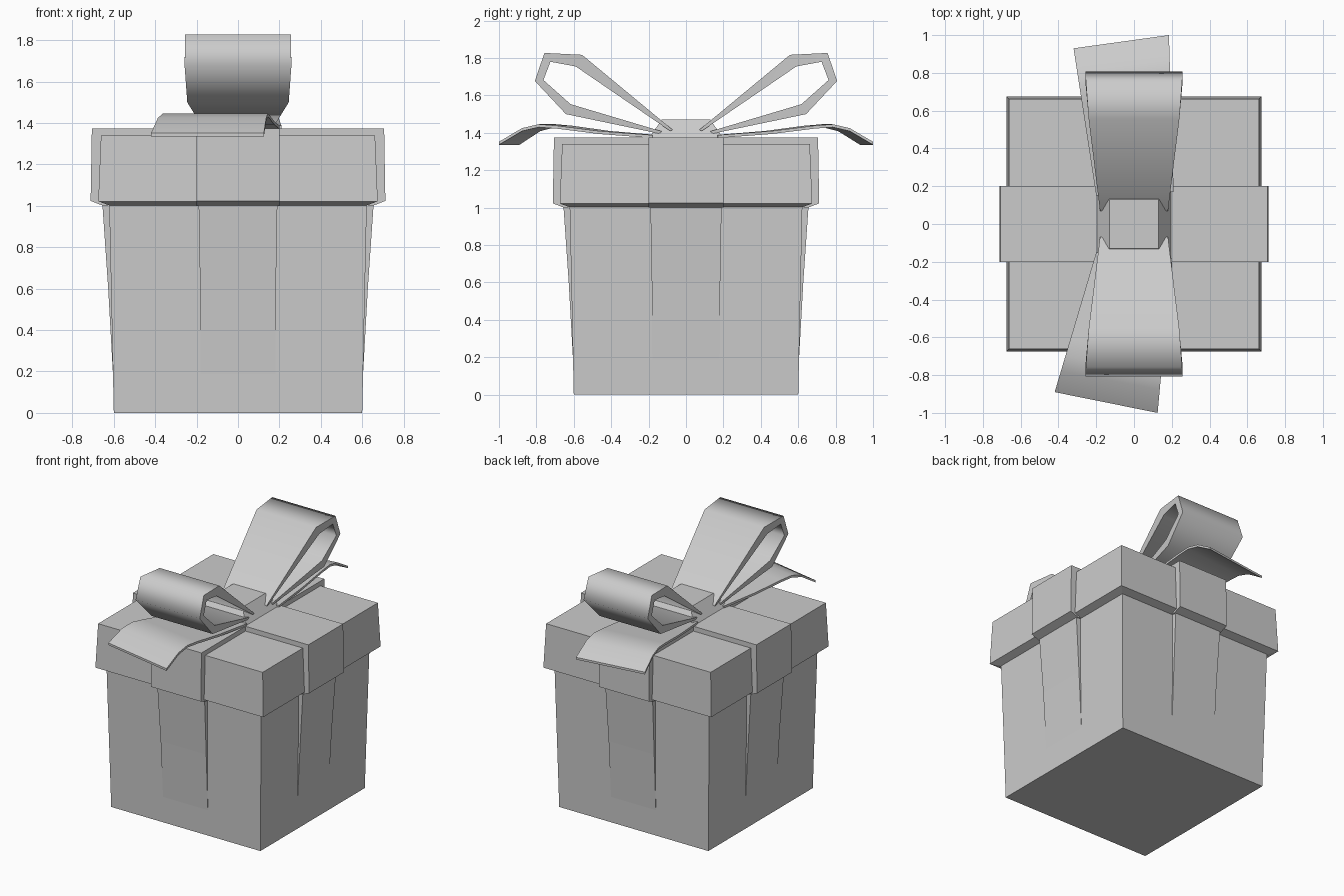
import bpy, bmesh, math
from mathutils import Matrix, Vector

if "Cube" in bpy.data.objects:
    bpy.data.objects.remove(bpy.data.objects["Cube"], do_unlink=True)

GREY = (0.6, 0.6, 0.6, 1)
paper = bpy.data.materials.new("light grey")
paper.use_nodes = True
paper.diffuse_color = GREY
paper.node_tree.nodes["Principled BSDF"].inputs["Base Color"].default_value = GREY


def loft(name, sections, smooth=None, turn=0):
    """Skin four-cornered sections in order, cap both ends."""
    bm = bmesh.new()
    rings = [[bm.verts.new(p) for p in s] for s in sections]
    for a, b in zip(rings, rings[1:]):
        for i in range(4):
            j = (i + 1) % 4
            bm.faces.new((a[i], a[j], b[j], b[i]))
    bm.faces.new(rings[0])
    bm.faces.new(rings[-1])
    bm.transform(Matrix.Rotation(math.radians(turn), 4, "Z"))
    bmesh.ops.recalc_face_normals(bm, faces=bm.faces)
    mesh = bpy.data.meshes.new(name)
    bm.to_mesh(mesh)
    bm.free()
    mesh.materials.append(paper)
    ob = bpy.data.objects.new(name, mesh)
    bpy.context.collection.objects.link(ob)
    if smooth:
        bpy.ops.object.select_all(action="DESELECT")
        ob.select_set(True)
        bpy.context.view_layer.objects.active = ob
        bpy.ops.object.shade_smooth_by_angle(angle=math.radians(smooth))
    return ob


def square(h, z):
    return [(-h, -h, z), (h, -h, z), (h, h, z), (-h, h, z)]


def band(outer, inner, widths):
    """Sections of a ribbon that follows a path of (y, z) points."""
    return [[(-w, *o), (w, *o), (w, *i), (-w, *i)]
            for o, i, w in zip(outer, inner, widths)]


# Box, lid and knot
loft("box_body", [square(0.6, 0), square(0.613, 0.6), square(0.622, 1.01)])
loft("lid", [square(0.615, 1.0), square(0.675, 1.022), square(0.662, 1.34)])
loft("bow_knot", [square(0.2, 1.37), square(0.13, 1.47)])

# Ribbon down each side of the box
for turn, side in ((0, "back"), (90, "right"), (180, "front"), (270, "left")):
    outer = [(0.602, 0.15), (0.627, 0.6), (0.655, 1.005)]
    inner = [(0.58, z) for _, z in outer]
    loft(side + "_box_ribbon", band(outer, inner, (0.18, 0.183, 0.19)), turn=turn)

# Two ribbons crossing over the lid
half_outer = [(0.65, 1.0), (0.712, 1.024), (0.706, 1.375)]
half_inner = [(0.58, 1.01), (0.64, 1.05), (0.64, 1.32)]


def mirrored(points, drop):
    right = [(y, z - drop) for y, z in points]
    return [(-y, z) for y, z in right] + right[::-1]


for turn, name, drop in ((0, "lid_ribbon_lengthwise", 0.001), (90, "lid_ribbon_crosswise", 0)):
    loft(name, band(mirrored(half_outer, drop), mirrored(half_inner, drop), [0.2] * 6), turn=turn)

# Bow loops, front and back
loop_outer = [(0.07, 1.415), (0.556, 1.817), (0.757, 1.827),
              (0.808, 1.677), (0.642, 1.5), (0.14, 1.395)]
loop_inner = [(0.085, 1.41), (0.59, 1.755), (0.725, 1.78),
              (0.762, 1.682), (0.617, 1.553), (0.13, 1.408)]
loop_widths = [0.18, 0.24, 0.255, 0.258, 0.245, 0.18]
for turn, side in ((0, "back"), (180, "front")):
    loft(side + "_bow_loop", band(loop_outer, loop_inner, loop_widths), 80, turn)

# Ribbon tails, spreading and dipping at the tip
TAIL = [(0, 1.388), (0.35, 1.41), (0.62, 1.438), (0.74, 1.446), (0.85, 1.425), (1, 1.352)]


def tail(name, left, right, left_tip, right_tip):
    sections = []
    for t, z in TAIL:
        a = Vector(left).lerp(Vector(left_tip), t)
        b = Vector(right).lerp(Vector(right_tip), t)
        low = z - 0.016
        sections.append([(*a, z), (*b, z), (*b, low), (*a, low)])
    loft(name, sections, 50)


tail("front_tail", (-0.2, -0.15), (0.2, -0.18), (-0.42, -0.89), (0.125, -1.0))
tail("back_tail", (-0.2, 0.15), (0.21, 0.17), (-0.32, 0.93), (0.185, 1.0))
